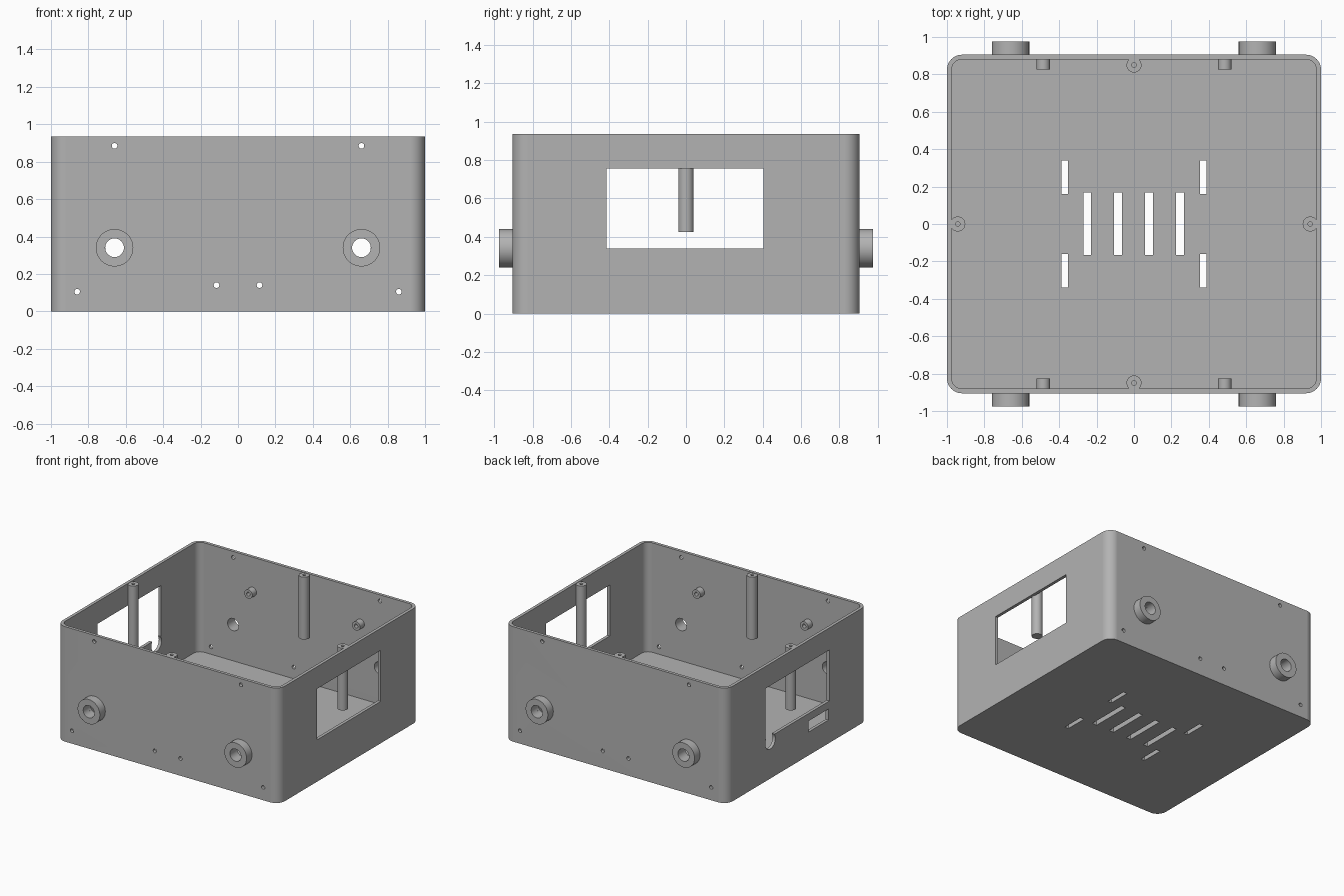
import bpy, bmesh, math
from mathutils import Matrix, Vector

if "Cube" in bpy.data.objects:
    bpy.data.objects.remove(bpy.data.objects["Cube"])

HX, HY, HEIGHT = 1.0, 0.905, 0.935
WALL, FLOOR, RADIUS = 0.025, 0.045, 0.08

grey = bpy.data.materials.new("plain grey")
grey.use_nodes = True
grey.diffuse_color = (0.45, 0.45, 0.45, 1)
grey.node_tree.nodes["Principled BSDF"].inputs["Base Color"].default_value = grey.diffuse_color


def make(name, bm):
    bmesh.ops.recalc_face_normals(bm, faces=bm.faces)
    mesh = bpy.data.meshes.new(name)
    bm.to_mesh(mesh)
    bm.free()
    mesh.materials.append(grey)
    obj = bpy.data.objects.new(name, mesh)
    bpy.context.collection.objects.link(obj)
    return obj


def activate(obj):
    bpy.ops.object.select_all(action="DESELECT")
    obj.select_set(True)
    bpy.context.view_layer.objects.active = obj


def smooth(obj):
    activate(obj)
    bpy.ops.object.shade_smooth_by_angle(angle=math.radians(30))


def rounded_block(name, hx, hy, radius, z0, z1, steps=10):
    """Upright block with rounded vertical corners."""
    bm = bmesh.new()
    ring = []
    for corner, (sx, sy) in enumerate([(1, 1), (-1, 1), (-1, -1), (1, -1)]):
        for i in range(steps + 1):
            a = math.pi / 2 * (corner + i / steps)
            ring.append(bm.verts.new((sx * (hx - radius) + radius * math.cos(a),
                                      sy * (hy - radius) + radius * math.sin(a), z0)))
    base = bm.faces.new(ring)
    top = bmesh.ops.extrude_face_region(bm, geom=[base])["geom"]
    bmesh.ops.translate(bm, vec=(0, 0, z1 - z0),
                        verts=[v for v in top if isinstance(v, bmesh.types.BMVert)])
    return make(name, bm)


def box(center, size):
    bm = bmesh.new()
    bmesh.ops.create_cube(bm, size=1, matrix=Matrix.Translation(center) @ Matrix.Diagonal((*size, 1)))
    return make("cutter", bm)


def rod(center, radius, length, axis):
    """Cylinder cutter lying along the given axis."""
    bm = bmesh.new()
    turn = Vector((0, 0, 1)).rotation_difference(Vector(axis)).to_matrix().to_4x4()
    bmesh.ops.create_cone(bm, cap_ends=True, segments=32, radius1=radius, radius2=radius,
                          depth=length, matrix=Matrix.Translation(center) @ turn)
    return make("cutter", bm)


def lathe(name, profile, origin, axis, segments=40):
    """Revolve (radius, height) points around an axis through origin."""
    bm = bmesh.new()
    verts = [bm.verts.new((r, 0, h)) for r, h in profile]
    edges = [bm.edges.new(pair) for pair in zip(verts, verts[1:])]
    bmesh.ops.spin(bm, geom=verts + edges, cent=(0, 0, 0), axis=(0, 0, 1),
                   angle=2 * math.pi, steps=segments)
    bmesh.ops.remove_doubles(bm, verts=bm.verts, dist=0.0001)
    turn = Vector((0, 0, 1)).rotation_difference(Vector(axis)).to_matrix().to_4x4()
    bm.transform(Matrix.Translation(origin) @ turn)
    obj = make(name, bm)
    smooth(obj)
    return obj


def cut(target, cutter):
    mod = target.modifiers.new("cut", "BOOLEAN")
    mod.operation, mod.solver, mod.object = "DIFFERENCE", "EXACT", cutter
    activate(target)
    bpy.ops.object.modifier_apply(modifier=mod.name)
    bpy.data.objects.remove(cutter)


# Open-topped case
case = rounded_block("case", HX, HY, RADIUS, 0, HEIGHT)
cut(case, rounded_block("cavity", HX - WALL, HY - WALL, RADIUS - WALL, FLOOR, HEIGHT + 0.1))

# Windows through both side walls
cut(case, box((0, -0.005, 0.548), (3, 0.82, 0.415)))

# Round cable notch and small port below the right-hand window
cut(case, rod((-HX, 0.345, 0.305), 0.065, 0.2, (1, 0, 0)))
cut(case, box((-HX, -0.275, 0.235), (0.2, 0.255, 0.09)))

# Hinge and screw holes through front and back walls
for side in (-1, 1):
    for x, z, r in [(0.66, 0.34, 0.05), (0.66, 0.885, 0.015),
                    (0.86, 0.105, 0.015), (0.115, 0.14, 0.015)]:
        cut(case, rod((side * x, 0, z), r, 3, (0, 1, 0)))

# Vent slots in the floor
for i in range(4):
    cut(case, box((-0.25 + 0.165 * i, 0.002, 0), (0.042, 0.335, 0.3)))
for sx in (-1, 1):
    for sy in (-1, 1):
        cut(case, box((sx * 0.37, sy * 0.25, 0), (0.034, 0.18, 0.3)))

smooth(case)
case.modifiers.new("even normals", "WEIGHTED_NORMAL").keep_sharp = True

# Lid screw posts on the middle of each wall
POST = [(0, 0), (0.04, 0), (0.04, 0.507), (0.012, 0.507), (0.012, 0.4), (0, 0.4)]
for name, x, y in [("left", 0.942, 0), ("right", -0.942, 0), ("front", 0, -0.85), ("back", 0, 0.85)]:
    lathe(name + "_lid_post", POST, (x, y, 0.425), (0, 0, 1))

# Outer bushings and inner mounting pegs on front and back walls
BUSHING = [(0.05, 0), (0.1, 0), (0.1, 0.08), (0.05, 0.08), (0.05, 0)]
PEG = [(0, 0), (0.036, 0), (0.036, 0.07), (0.016, 0.07), (0.016, 0.02), (0, 0.02)]
for face, sy in (("front", -1), ("back", 1)):
    for hand, sx in (("left", 1), ("right", -1)):
        lathe(f"{face}_{hand}_bushing", BUSHING, (sx * 0.66, sy * (HY - 0.01), 0.34), (0, sy, 0))
        lathe(f"{face}_{hand}_peg", PEG, (sx * 0.485, sy * (HY - 0.01), 0.655), (0, -sy, 0))
